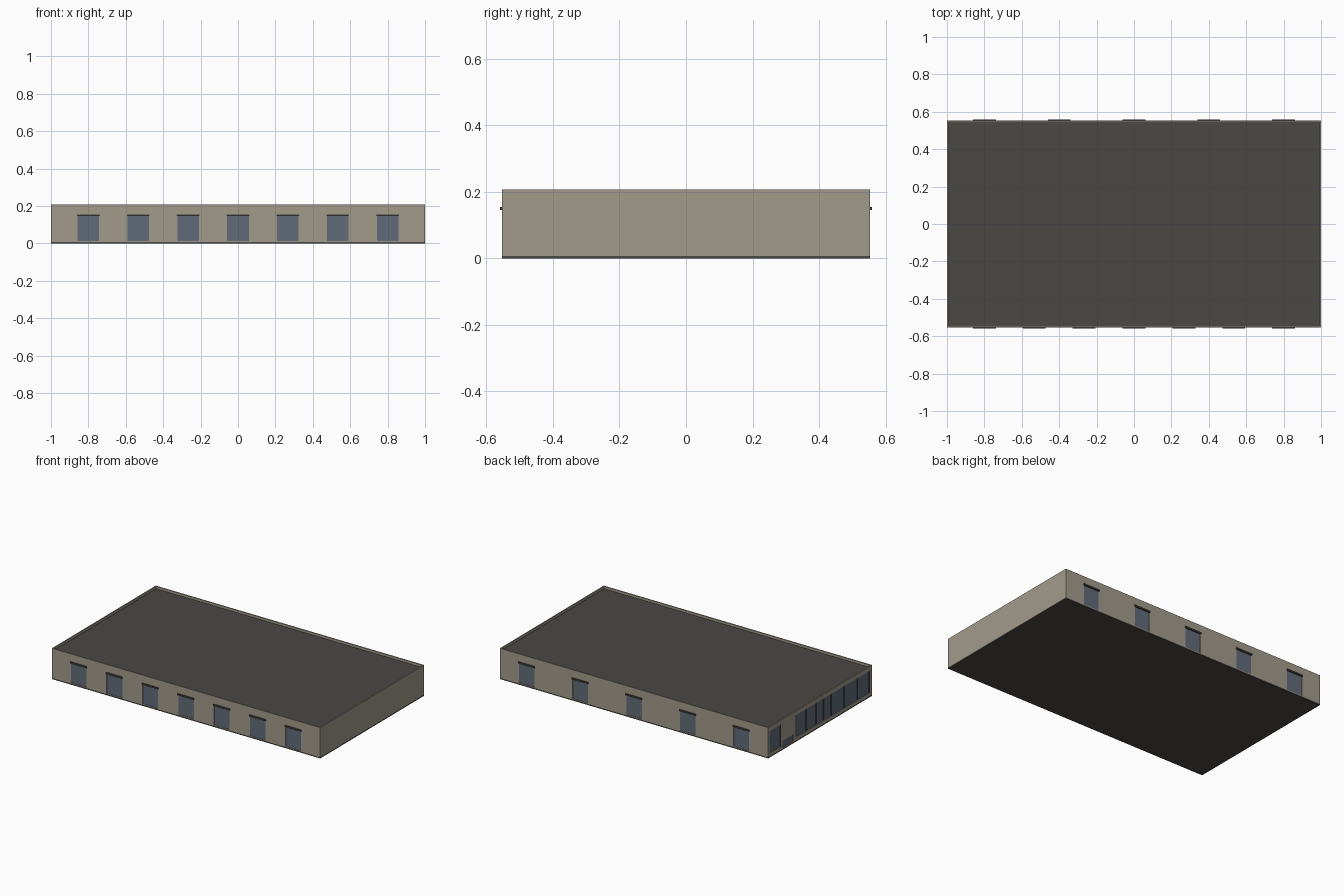
import bpy, bmesh
from mathutils import Matrix, Vector

if "Cube" in bpy.data.objects:
    bpy.data.objects.remove(bpy.data.objects["Cube"])

X, Y, H = 1.0, 0.553, 0.207


def material(name, rgb):
    m = bpy.data.materials.new(name)
    m.diffuse_color = (*rgb, 1)
    m.use_nodes = True
    m.node_tree.nodes["Principled BSDF"].inputs["Base Color"].default_value = m.diffuse_color
    return m


wall_mat = material("wall_beige", (0.36, 0.33, 0.26))
dark_mat = material("roof_dark", (0.07, 0.065, 0.06))
glass_mat = material("glass_blue_grey", (0.12, 0.15, 0.19))


def boxes(name, ranges, mat=None):
    """One object made of boxes given as (x0, x1, y0, y1, z0, z1)."""
    bm = bmesh.new()
    for x0, x1, y0, y1, z0, z1 in ranges:
        c = Vector(((x0 + x1) / 2, (y0 + y1) / 2, (z0 + z1) / 2))
        s = Matrix.Diagonal((x1 - x0, y1 - y0, z1 - z0, 1))
        bmesh.ops.create_cube(bm, size=1, matrix=Matrix.Translation(c) @ s)
    me = bpy.data.meshes.new(name)
    bm.to_mesh(me)
    bm.free()
    ob = bpy.data.objects.new(name, me)
    bpy.context.collection.objects.link(ob)
    if mat:
        me.materials.append(mat)
    return ob


# floor slab, main walls and the roof sunk behind the parapet
boxes("floor_slab", [(-X, X, -Y, Y, 0, 0.008)], dark_mat)
walls = boxes("walls", [(-X, X, -Y, Y, 0.008, H)], wall_mat)
boxes("roof", [(-X + 0.008, X - 0.008, -Y + 0.008, Y - 0.008, 0.188, 0.191)], dark_mat)
cuts = [(-X + 0.008, X - 0.008, -Y + 0.008, Y - 0.008, 0.188, H + 0.1)]

# windows with canopies: seven in front, five behind
glass, canopies = [], []
D = 0.005
for count, side in ((7, -1), (5, 1)):
    for i in range(count):
        x = -0.8 + 1.6 * i / (count - 1)

        def span(a, b):
            return sorted((side * (Y + a), side * (Y + b)))
        cuts.append((x - 0.058, x + 0.058, *span(-D, 0.05), 0.012, 0.154))
        glass.append((x - 0.058, x + 0.058, *span(-D - 0.001, -D + 0.002), 0.012, 0.154))
        canopies.append((x - 0.061, x + 0.061, *span(-D, 0.007), 0.145, 0.155))

# glazed left side: corner window, low window and a row of tall panes
panes = [(0.415, 0.54, 0.03, 0.178), (0.285, 0.4, 0.015, 0.06), (-0.53, 0.262, 0.03, 0.178)]
for y0, y1, z0, z1 in panes:
    cuts.append((-X - 0.05, -X + D, y0, y1, z0, z1))
    glass.append((-X + D - 0.002, -X + D + 0.001, y0, y1, z0, z1))
posts = [(-X, -X + D, y - 0.005, y + 0.005, 0.03, 0.178)
         for y in (0.42, 0.257, 0.145, 0.04, -0.04, -0.12, -0.26, -0.4, -0.525)]

boxes("window_glass", glass, glass_mat)
boxes("window_canopies", canopies, dark_mat)
boxes("side_window_posts", posts, dark_mat)

# cut the recesses into the walls
cutter = boxes("recess_cutter", cuts)
cutter.hide_render = True
cutter.hide_viewport = True
mod = walls.modifiers.new("recesses", "BOOLEAN")
mod.operation = "DIFFERENCE"
mod.solver = "EXACT"
mod.object = cutter
